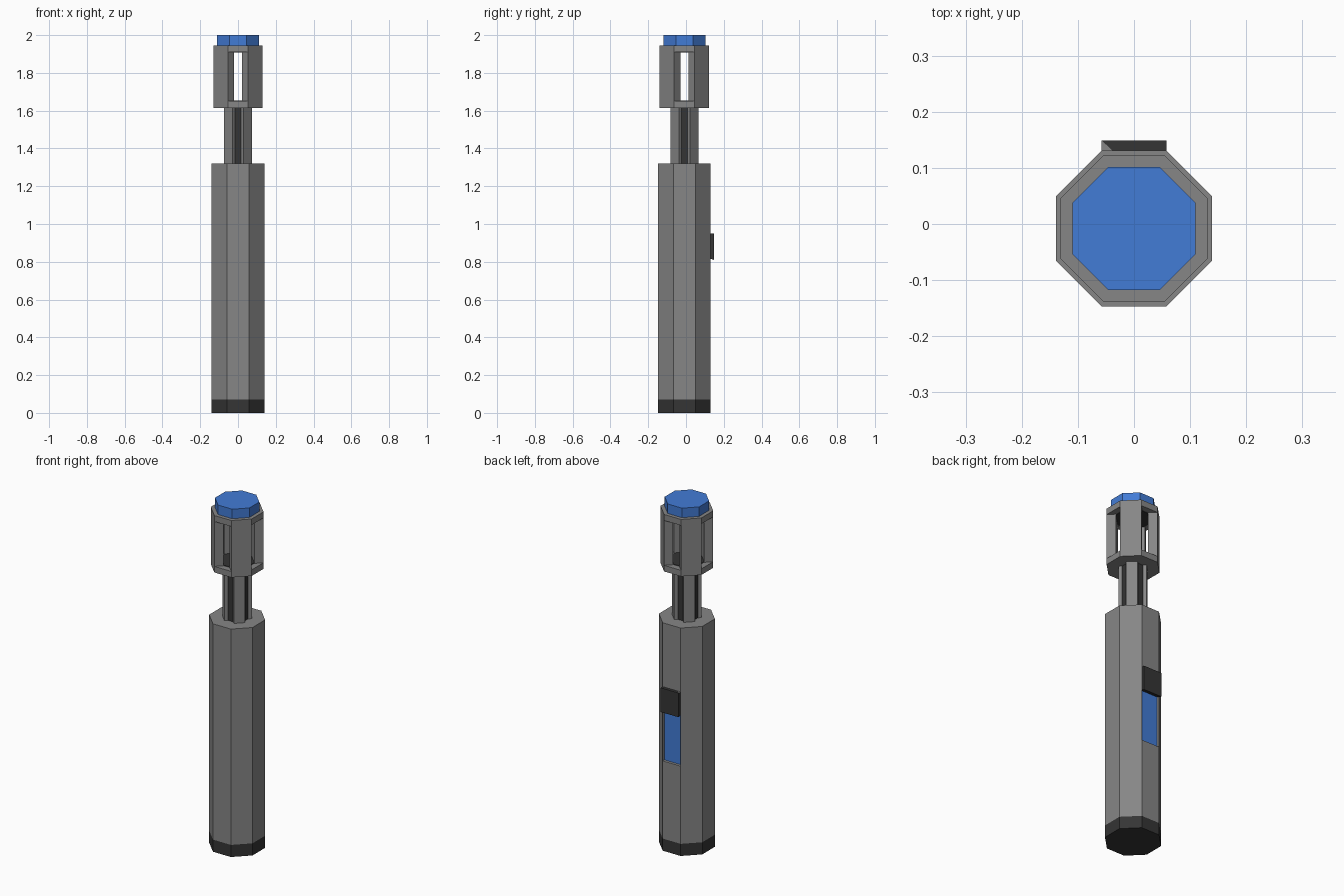
import bpy, bmesh, math
from mathutils import Matrix, Vector

if "Cube" in bpy.data.objects:
    bpy.data.objects.remove(bpy.data.objects["Cube"], do_unlink=True)

CENTRE_Y = -0.008
HALF_SIDE = math.tan(math.pi / 8)


def material(name, colour):
    mat = bpy.data.materials.new(name)
    mat.use_nodes = True
    mat.diffuse_color = (*colour, 1)
    bsdf = mat.node_tree.nodes["Principled BSDF"]
    bsdf.inputs["Base Color"].default_value = (*colour, 1)
    bsdf.inputs["Roughness"].default_value = 0.7
    return mat


GREY = material("metal grey", (0.24, 0.24, 0.24))
DARK = material("dark rubber", (0.035, 0.035, 0.035))
BLUE = material("glow blue", (0.055, 0.2, 0.67))


def finish(name, bm, *mats):
    bmesh.ops.recalc_face_normals(bm, faces=bm.faces)
    mesh = bpy.data.meshes.new(name)
    bm.to_mesh(mesh)
    bm.free()
    for mat in mats:
        mesh.materials.append(mat)
    obj = bpy.data.objects.new(name, mesh)
    bpy.context.collection.objects.link(obj)
    obj.location.y = CENTRE_Y
    return obj


def prism_mesh(outline, z0, z1):
    bm = bmesh.new()
    face = bm.faces.new([bm.verts.new((x, y, z0)) for x, y in outline])
    ext = bmesh.ops.extrude_face_region(bm, geom=[face], use_keep_orig=True)["geom"]
    top = [v for v in ext if isinstance(v, bmesh.types.BMVert)]
    bmesh.ops.translate(bm, verts=top, vec=(0, 0, z1 - z0))
    bmesh.ops.recalc_face_normals(bm, faces=bm.faces)
    return bm


def octagon(apothem):
    r = apothem / math.cos(math.pi / 8)
    angles = [(i + 0.5) * math.pi / 4 for i in range(8)]
    return [(r * math.cos(a), r * math.sin(a)) for a in angles]


def octagon_part(name, apothem, z0, z1, mat):
    return finish(name, prism_mesh(octagon(apothem), z0, z1), mat)


def corner_posts(name, apothem, depth, z0, z1):
    """Four posts filling the diagonal sides of an octagon."""
    h = apothem * HALF_SIDE
    outline = [(apothem, h), (h, apothem),
               (h - depth, apothem - depth), (apothem - depth, h - depth)]
    for i in range(4):
        bm = prism_mesh(outline, z0, z1)
        bmesh.ops.rotate(bm, verts=bm.verts, cent=(0, 0, 0),
                         matrix=Matrix.Rotation(i * math.pi / 2, 3, "Z"))
        finish(f"{name}_{i + 1}", bm, GREY)


# Handle with a recessed blue panel in its back side
octagon_part("end_cap", 0.139, 0, 0.07, DARK)
bm = prism_mesh(octagon(0.139), 0.07, 1.32)
for z in (0.52, 0.95):
    bmesh.ops.bisect_plane(bm, geom=bm.verts[:] + bm.edges[:] + bm.faces[:],
                           plane_co=(0, 0, z), plane_no=(0, 0, 1))
bm.normal_update()
panel = [f for f in bm.faces if f.normal.y > 0.9
         and 0.52 < f.calc_center_median().z < 0.95]
bmesh.ops.inset_individual(bm, faces=panel, thickness=0.002, depth=-0.013)
for f in panel:
    f.material_index = 1
finish("handle", bm, GREY, BLUE)

# Sliding switch with an undercut lower edge and a grey top corner
bm = bmesh.new()
inner, outer, half = 0.126, 0.157, 0.0576
wall = 0.139
profile = [(inner, 0.82), (outer, 0.81), (outer, 0.95), (inner, 0.95)]
ends = [[bm.verts.new((x, y, z)) for y, z in profile] for x in (-half, half)]
a, b = ends
corner = bm.verts.new((-0.025, inner, 0.95))
bm.faces.new(a)
bm.faces.new(b)
for i in range(2):
    bm.faces.new((a[i], a[i + 1], b[i + 1], b[i]))
bm.faces.new((a[3], corner, b[3], b[0], a[0]))
bm.faces.new((a[2], b[2], b[3], corner))
bm.faces.new((a[3], a[2], corner)).material_index = 1
finish("switch", bm, DARK, GREY)

# Neck: dark core between four ribs
octagon_part("neck_core", 0.059, 1.32, 1.615, DARK)
corner_posts("neck_rib", 0.073, 0.014, 1.32, 1.615)

# Open cage head
octagon_part("cage_floor", 0.131, 1.615, 1.65, GREY)
octagon_part("cage_ceiling", 0.131, 1.91, 1.945, GREY)
corner_posts("cage_post", 0.131, 0.034, 1.65, 1.91)
octagon_part("cage_floor_plate", 0.095, 1.65, 1.653, DARK)
octagon_part("cage_ceiling_plate", 0.095, 1.907, 1.91, DARK)

# Blue tip
octagon_part("tip", 0.11, 1.945, 2.0, BLUE)
